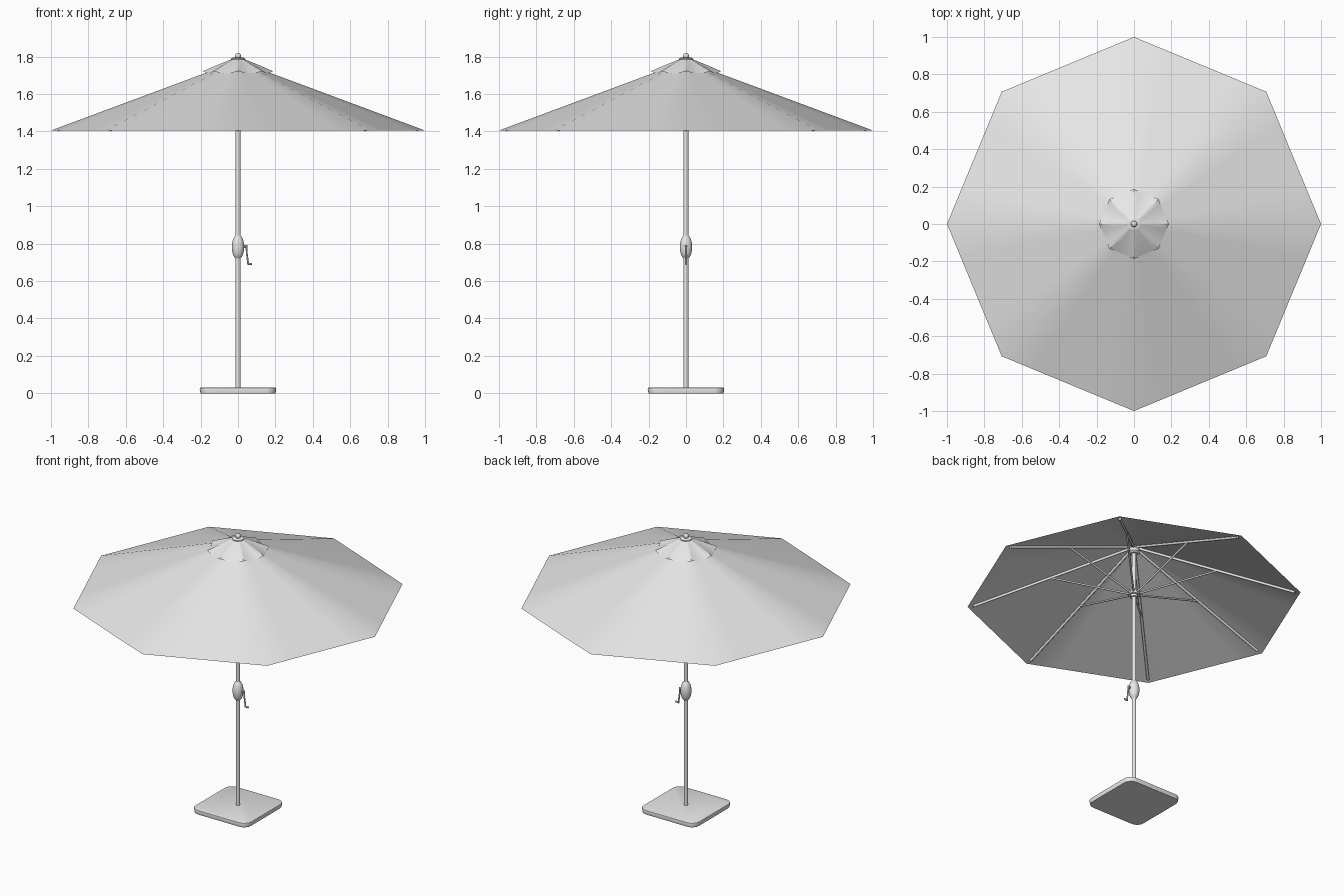
import bpy
import bmesh
import math
from mathutils import Vector

cube = bpy.data.objects.get("Cube")
if cube:
    bpy.data.objects.remove(cube, do_unlink=True)

GREY = 0.8
grey = bpy.data.materials.new("light_grey")
grey.use_nodes = True
grey.diffuse_color = (GREY, GREY, GREY, 1)
grey.node_tree.nodes["Principled BSDF"].inputs["Base Color"].default_value = (GREY, GREY, GREY, 1)

SIDES = 8
RIM_Z, PEAK_Z = 1.405, 1.777


def finish(name, bm, angle=35):
    """Turn a bmesh into a smooth-shaded object."""
    bmesh.ops.recalc_face_normals(bm, faces=bm.faces)
    mesh = bpy.data.meshes.new(name)
    bm.to_mesh(mesh)
    bm.free()
    mesh.materials.append(grey)
    obj = bpy.data.objects.new(name, mesh)
    bpy.context.collection.objects.link(obj)
    bpy.ops.object.select_all(action="DESELECT")
    obj.select_set(True)
    bpy.context.view_layer.objects.active = obj
    bpy.ops.object.shade_smooth_by_angle(angle=math.radians(angle))
    return obj


def skin(bm, rings, caps=False):
    """Bridge closed rings of points with quads."""
    rows = [[bm.verts.new(p) for p in ring] for ring in rings]
    n = len(rows[0])
    for a, b in zip(rows, rows[1:]):
        for i in range(n):
            j = (i + 1) % n
            bm.faces.new((a[i], a[j], b[j], b[i]))
    if caps:
        bm.faces.new(rows[0][::-1])
        bm.faces.new(rows[-1])


def lathe(name, profile, segments=24):
    """Solid of revolution from (radius, height) pairs."""
    rings = [[(r * math.cos(math.tau * i / segments), r * math.sin(math.tau * i / segments), z)
              for i in range(segments)] for r, z in profile]
    bm = bmesh.new()
    skin(bm, rings, caps=True)
    return finish(name, bm)


def rod(bm, start, end, radius, segments=10):
    start, end = Vector(start), Vector(end)
    axis = end - start
    turn = axis.to_track_quat("Z", "Y")
    circle = [turn @ Vector((radius * math.cos(math.tau * i / segments),
                             radius * math.sin(math.tau * i / segments), 0))
              for i in range(segments)]
    skin(bm, [[p + c for c in circle] for p in (start, end)], caps=True)


def octagon(radius, z, steps, dip=0.0, pinch=0.0):
    """Octagon with corners on the axes; its edges may sag and curve in."""
    points = []
    corners = [Vector((math.cos(math.tau * k / SIDES), math.sin(math.tau * k / SIDES), 0))
               for k in range(SIDES)]
    for k in range(SIDES):
        for s in range(steps):
            t = s / steps
            bow = math.sin(math.pi * t)
            p = corners[k].lerp(corners[(k + 1) % SIDES], t) * (radius * (1 - pinch * bow))
            points.append((p.x, p.y, z - dip * bow))
    return points


# Base plate with rounded corners and a softened top edge
def rounded_square(half, corner, z):
    return [(sx * (half - corner) + corner * math.cos(a), sy * (half - corner) + corner * math.sin(a), z)
            for q, (sx, sy) in enumerate([(1, 1), (-1, 1), (-1, -1), (1, -1)])
            for a in [math.pi / 2 * (q + s / 6) for s in range(7)]]


bm = bmesh.new()
skin(bm, [rounded_square(0.2, 0.05, 0), rounded_square(0.205, 0.055, 0.022),
          rounded_square(0.203, 0.053, 0.028), rounded_square(0.198, 0.048, 0.03)], caps=True)
finish("base_plate", bm)

# Pole, crank housing, hubs and finial
lathe("pole", [(0.0135, 0.02), (0.0135, 1.785)])
lathe("crank_housing", [(0.033 * max(math.sin(math.pi * i / 14), 0.35), 0.782 - 0.067 * math.cos(math.pi * i / 14))
                        for i in range(15)])
lathe("lower_hub", [(0.022, 1.42), (0.022, 1.435), (0.034, 1.435), (0.034, 1.455), (0.022, 1.455), (0.022, 1.47)])
lathe("upper_hub", [(0.022, 1.72), (0.034, 1.73), (0.034, 1.75), (0.022, 1.755)])
lathe("finial_disc", [(0.03, 1.78), (0.037, 1.784), (0.037, 1.79), (0.03, 1.794)])
lathe("finial_ball", [(0.01, 1.788)] + [(0.017 * math.sin(a), 1.803 - 0.017 * math.cos(a))
                                        for a in [math.pi * (0.25 + 0.74 * i / 9) for i in range(10)]])

# Crank handle
bm = bmesh.new()
rod(bm, (0.02, 0, 0.785), (0.046, 0, 0.785), 0.008)
rod(bm, (0.045, 0, 0.793), (0.047, 0, 0.745), 0.005)
rod(bm, (0.047, 0, 0.748), (0.055, 0, 0.686), 0.005)
rod(bm, (0.053, 0, 0.691), (0.075, 0, 0.691), 0.006)
finish("crank_handle", bm)

# Canopy sheet
bm = bmesh.new()
levels = [1, 0.75, 0.5, 0.25, 0.03]
skin(bm, [octagon(r, PEAK_Z + (RIM_Z - PEAK_Z) * r, 4) for r in levels])
finish("canopy", bm)

# Scalloped vent cap above the canopy
bm = bmesh.new()
skin(bm, [octagon(0.187, 1.722, 6, dip=0.012, pinch=0.01),
          octagon(0.11, 1.755, 6, dip=0.003),
          octagon(0.028, 1.789, 6)])
finish("vent_cap", bm)

# Ribs beneath the ridges, with struts to the lower hub
ribs, struts = bmesh.new(), bmesh.new()
for k in range(SIDES):
    a = math.tau * k / SIDES

    def at(r, z):
        return (r * math.cos(a), r * math.sin(a), z)

    def under(r):
        return at(r, PEAK_Z + (RIM_Z - PEAK_Z) * r - 0.01)

    rod(ribs, under(0.025), under(0.965), 0.008)
    rod(struts, at(0.025, 1.445), under(0.5), 0.006)
finish("ribs", ribs, 50)
finish("struts", struts, 50)
